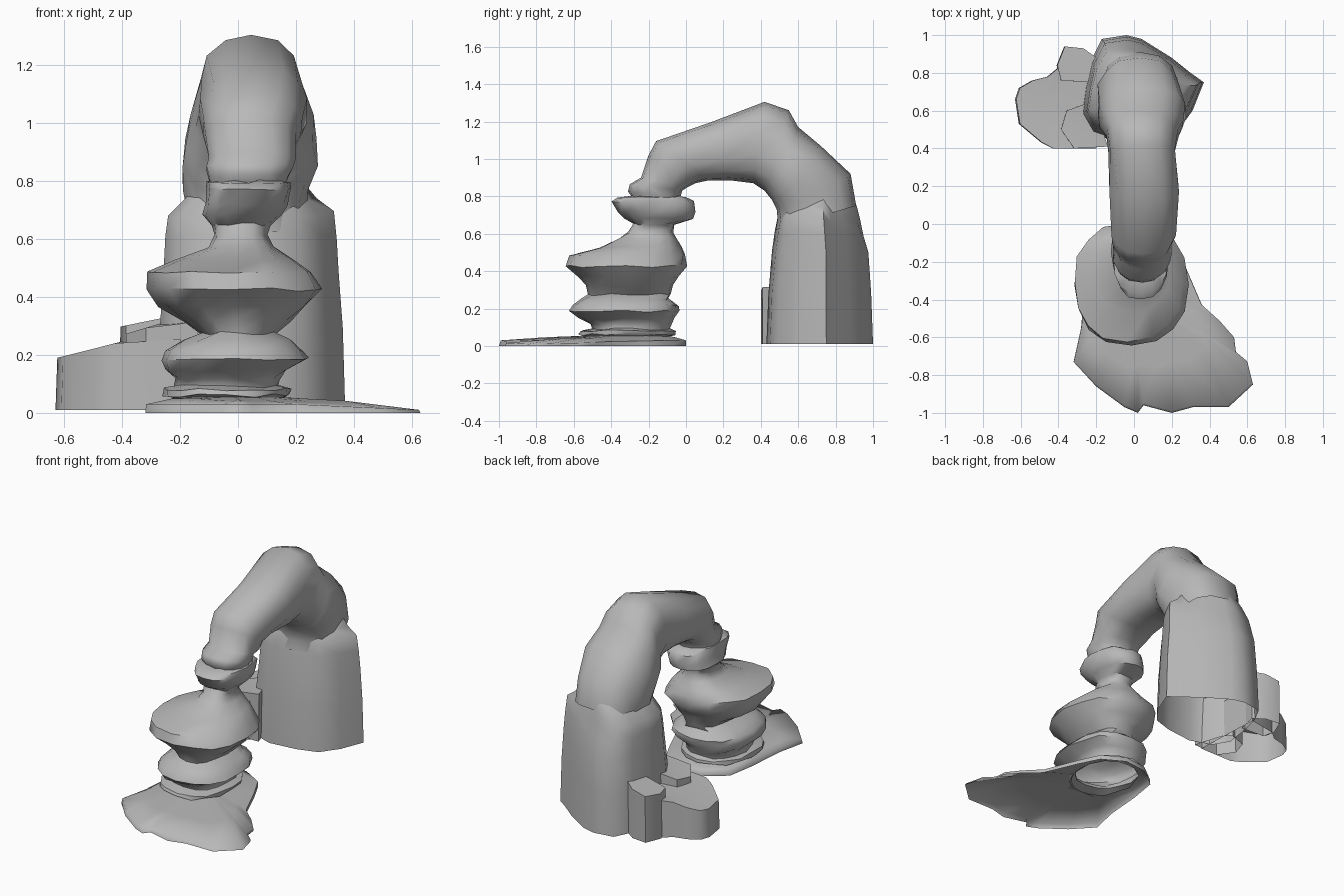
import bpy, bmesh, math, random
from mathutils import Vector

if "Cube" in bpy.data.objects:
    bpy.data.objects.remove(bpy.data.objects["Cube"])

random.seed(4)
stone = bpy.data.materials.new("dark_stone")
stone.diffuse_color = (.48, .48, .48, 1)
stone.use_nodes = True
stone.node_tree.nodes["Principled BSDF"].inputs["Base Color"].default_value = stone.diffuse_color


def finish(name, bm, angle):
    bmesh.ops.recalc_face_normals(bm, faces=bm.faces)
    mesh = bpy.data.meshes.new(name)
    bm.to_mesh(mesh)
    bm.free()
    mesh.materials.append(stone)
    ob = bpy.data.objects.new(name, mesh)
    bpy.context.collection.objects.link(ob)
    bpy.ops.object.select_all(action='DESELECT')
    bpy.context.view_layer.objects.active = ob
    ob.select_set(True)
    bpy.ops.object.shade_smooth_by_angle(angle=math.radians(angle))


def loft(name, rings, cap=False, angle=50):
    """Skin rings of equal length; the bottom stays open."""
    bm = bmesh.new()
    vs = [[bm.verts.new(p) for p in r] for r in rings]
    n = len(vs[0])
    for a, b in zip(vs, vs[1:]):
        for i in range(n):
            j = (i + 1) % n
            bm.faces.new((a[i], a[j], b[j], b[i]))
    if cap:
        mid = bm.verts.new(sum((v.co for v in vs[-1]), Vector()) / n)
        for i in range(n):
            bm.faces.new((vs[-1][i], vs[-1][(i + 1) % n], mid))
    finish(name, bm, angle)


def spow(v, e):
    return math.copysign(abs(v) ** e, v)


def oval(x0, x1, y0, y1, z, n=16, e=0.85, noise=0.0):
    pts = []
    for i in range(n):
        t = 2 * math.pi * i / n
        k = 1 + random.uniform(-noise, noise)
        pts.append(Vector(((x0 + x1) / 2 + k * (x1 - x0) / 2 * spow(math.cos(t), e),
                           (y0 + y1) / 2 + k * (y1 - y0) / 2 * spow(math.sin(t), e),
                           z + random.uniform(-noise, noise) * 0.25)))
    return pts


# Thin ground slab around the stacked pillar
edge = [(.27, -.22), (.2, -.08), (.06, 0), (-.1, -.02), (-.23, -.12), (-.26, -.3),
        (-.28, -.55), (-.32, -.73), (-.2, -.86), (-.05, -.97), (.02, -1), (.05, -.96),
        (.2, -1), (.31, -.97), (.5, -.97), (.63, -.85), (.6, -.73), (.54, -.68),
        (.53, -.6), (.46, -.52), (.36, -.43)]
c = Vector((-.03, -.31))
hole = []
for x, y in edge:
    t = math.atan2(y - c.y, x - c.x)
    hole.append(Vector((c.x + .19 * math.cos(t), c.y + .22 * math.sin(t), .055)))
rim0 = [Vector((x, y, 0)) for x, y in edge]
rim1 = [Vector((x * .99, y * .99, .03 - .018 * max(0, x - .2) / .4)) for x, y in edge]
mid = [a.lerp(b, .5) + Vector((0, 0, random.uniform(-.004, .01))) for a, b in zip(rim1, hole)]
loft("ground_slab", [rim0, rim1, mid, hole], angle=75)

# Stacked pillar: x min, x max, y min, y max, z
stack = [(-.22, .16, -.53, -.09, .05), (-.26, .18, -.57, -.06, .06), (-.26, .18, -.57, -.06, .082),
         (-.22, .14, -.5, -.09, .09), (-.22, .14, -.51, -.08, .115), (-.25, .17, -.57, -.06, .145),
         (-.26, .245, -.62, -.04, .185), (-.25, .23, -.61, -.04, .215), (-.19, .19, -.56, -.09, .25),
         (-.13, .13, -.52, -.08, .275), (-.19, .18, -.53, -.07, .32), (-.27, .24, -.57, -.04, .37),
         (-.31, .285, -.64, 0, .425), (-.32, .25, -.62, 0, .485), (-.22, .19, -.46, -.03, .53),
         (-.1, .12, -.36, -.05, .575), (-.08, .1, -.31, -.07, .61), (-.09, .11, -.28, -.06, .65),
         (-.12, .15, -.33, .04, .68), (-.11, .17, -.36, .05, .72), (-.11, .18, -.4, .045, .775),
         (-.11, .18, -.37, .0, .795), (-.05, .13, -.28, -.04, .8)]
loft("stacked_pillar", [oval(*s, noise=.025) for s in stack], cap=True)

# Arch: outer y, z, inner y, z, then x min, x max
sections = [(-.28, .785, -.04, .765, -.1, .17), (-.31, .825, -.03, .795, -.1, .18),
            (-.3, .865, -.02, .83, -.11, .19), (-.24, .9, .01, .85, -.1, .2),
            (-.2, 1.02, .05, .87, -.12, .2), (-.16, 1.095, .12, .885, -.12, .22),
            (.13, 1.195, .24, .885, -.13, .25), (.42, 1.305, .36, .87, -.14, .23),
            (.55, 1.26, .42, .83, -.15, .24), (.6, 1.17, .46, .78, -.18, .26),
            (.72, 1.07, .485, .73, -.19, .28), (.88, .92, .49, .68, -.19, .25),
            (.91, .75, .48, .62, -.18, .24)]
rings = []
for oy, oz, iy, iz, x0, x1 in sections:
    o, i = Vector((0, oy, oz)), Vector((0, iy, iz))
    ring = []
    for k in range(14):
        t = 2 * math.pi * (k + .5) / 14
        u = math.sin(t) / math.sin(2 * math.pi * 3.5 / 14)
        p = (o + i) / 2 + (o - i) / 2 * spow(u, .85)
        p.x = (x0 + x1) / 2 + (x1 - x0) / 2 * spow(math.cos(t), .85) * random.uniform(.94, 1.04)
        ring.append(p)
    rings.append(ring)
loft("arch", rings)

# Broad rear column with a shoulder under the arch
foot = [(.37, .75), (.31, .6), (.23, .49), (.1, .45), (-.08, .43), (-.22, .48), (-.28, .58),
        (-.26, .72), (-.23, .86), (-.17, .98), (-.04, 1), (.04, .98), (.2, .88), (.3, .8)]
col = []
for z, sx, y0, y1 in ((.01, 1, .43, 1), (.28, .975, .44, .99), (.5, .93, .46, .975),
                      (.6, .91, .475, .95), (.68, .88, .485, .93),
                      (.74, .7, .5, .915), (.81, .52, .54, .89), (.86, .35, .6, .84)):
    col.append([Vector((.045 + (px - .045) * sx, y0 + (py - .43) / .57 * (y1 - y0),
                        z + (random.uniform(-.02, .02) if .1 < z < .7 else 0))) for px, py in foot])
loft("rear_column", col, angle=62)


# Low side rocks
def rock(name, outline, top):
    base = [Vector((x, y, .01)) for x, y in outline]
    up = [Vector((x * .99, y, top(x, y))) for x, y in outline]
    loft(name, [base, up], cap=True, angle=50)


rock("side_rock", [(-.2, .4), (-.43, .4), (-.49, .43), (-.55, .48), (-.61, .53), (-.63, .66),
                   (-.61, .72), (-.54, .76), (-.46, .78), (-.4, .83), (-.22, .86)],
     lambda x, y: min(.255, .19 + (x + .63) * .25))
rock("side_rock_ledge", [(-.14, .41), (-.32, .4), (-.39, .5), (-.36, .6), (-.25, .64), (-.2, .6)],
     lambda x, y: min(.315, .27 + (x + .4) * .3))
rock("side_rock_post", [(-.41, .84), (-.37, .94), (-.27, .93), (-.2, .88), (-.23, .75), (-.39, .76)],
     lambda x, y: .3 + (x + .4) * .2)
